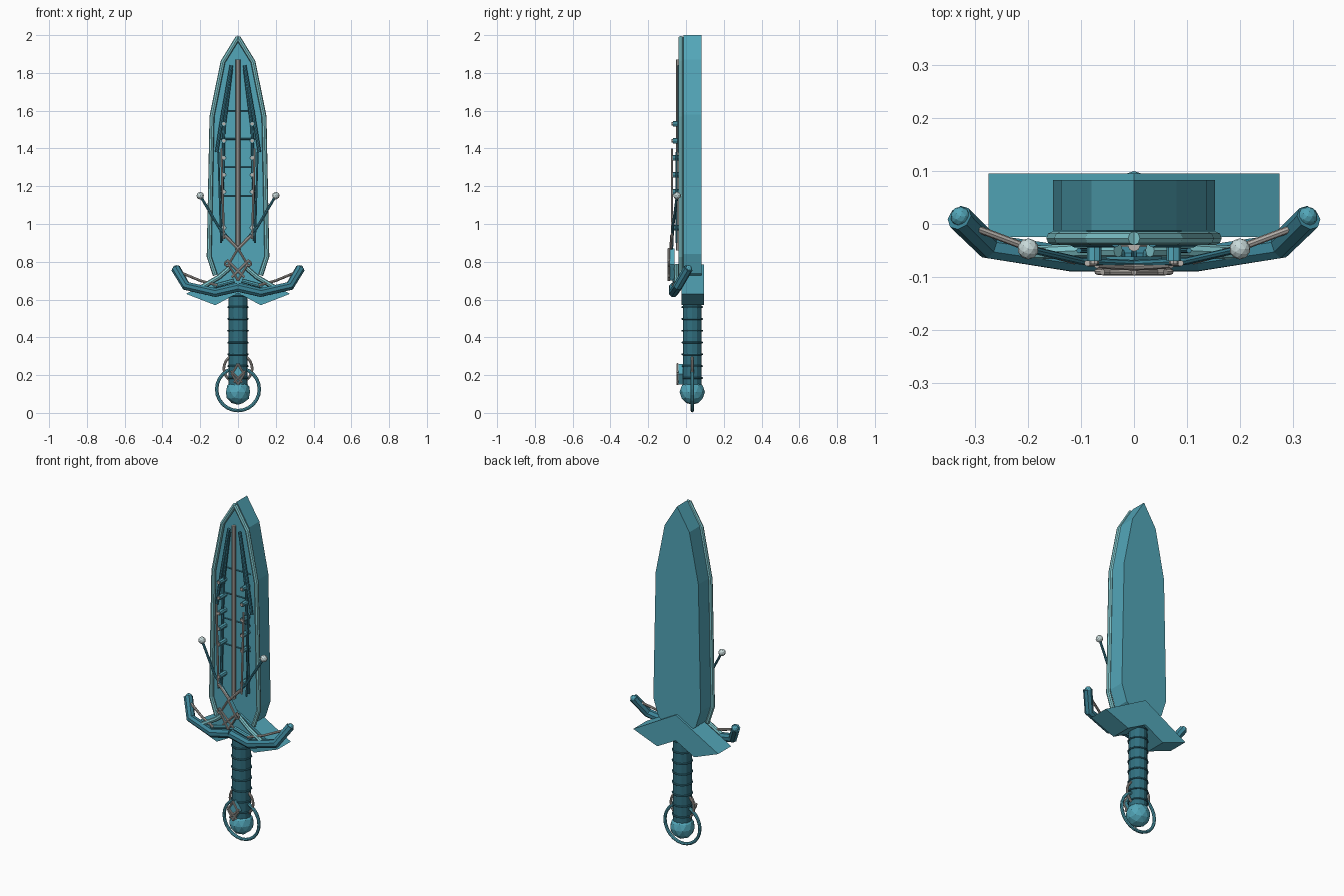
import bpy, bmesh, math
from mathutils import Vector

cube = bpy.data.objects.get("Cube")
if cube:
    bpy.data.objects.remove(cube)


def material(name, color):
    m = bpy.data.materials.new(name)
    m.use_nodes = True
    m.diffuse_color = (*color, 1)
    m.node_tree.nodes["Principled BSDF"].inputs["Base Color"].default_value = (*color, 1)
    return m


TEAL = material("teal", (0.085, 0.38, 0.48))
LIGHT = material("light teal", (0.22, 0.58, 0.62))
MID = material("mid teal", (0.045, 0.23, 0.31))
DARK = material("dark teal", (0.03, 0.16, 0.215))
GREY = material("warm grey", (0.48, 0.45, 0.42))
SILVER = material("pale silver", (0.58, 0.70, 0.70))


def finish(name, bm, mat):
    bmesh.ops.recalc_face_normals(bm, faces=bm.faces)
    if bm.calc_volume(signed=True) < 0:
        bmesh.ops.reverse_faces(bm, faces=bm.faces)
    mesh = bpy.data.meshes.new(name)
    bm.to_mesh(mesh)
    bm.free()
    mesh.materials.append(mat)
    ob = bpy.data.objects.new(name, mesh)
    bpy.context.collection.objects.link(ob)
    return ob


def prism(name, half, y0, y1, mat):
    """Solid with a mirrored (x, z) outline from y0 to y1."""
    pts = half + [(-x, z) for x, z in reversed(half) if x > 0]
    bm = bmesh.new()
    front = [bm.verts.new((x, y0, z)) for x, z in pts]
    back = [bm.verts.new((x, y1, z)) for x, z in pts]
    bm.faces.new(front)
    bm.faces.new(back[::-1])
    for i in range(len(pts)):
        bm.faces.new((front[i], front[i - 1], back[i - 1], back[i]))
    return finish(name, bm, mat)


def tube(name, pts, r, mat, closed=False):
    """Eight-sided tube along a path."""
    cu = bpy.data.curves.new(name, "CURVE")
    cu.dimensions = "3D"
    cu.bevel_depth, cu.bevel_resolution, cu.use_fill_caps = r, 2, True
    sp = cu.splines.new("POLY")
    sp.points.add(len(pts) - 1)
    for p, co in zip(sp.points, pts):
        p.co = (*co, 1)
    sp.use_cyclic_u, sp.use_smooth = closed, False
    temp = bpy.data.objects.new(name, cu)
    bpy.context.collection.objects.link(temp)
    bpy.context.view_layer.update()
    mesh = bpy.data.meshes.new_from_object(temp.evaluated_get(bpy.context.evaluated_depsgraph_get()))
    bpy.data.objects.remove(temp)
    mesh.materials.clear()
    mesh.materials.append(mat)
    mesh.name = name
    ob = bpy.data.objects.new(name, mesh)
    bpy.context.collection.objects.link(ob)
    return ob


def ring(name, c, r, thick, mat, flat=False, n=24):
    """Ring facing the front, or lying flat."""
    pts = []
    for i in range(n):
        u, v = r * math.cos(math.tau * i / n), r * math.sin(math.tau * i / n)
        pts.append(Vector(c) + Vector((u, v, 0) if flat else (u, 0, v)))
    return tube(name, pts, thick, mat, True)


def ball(name, c, r, mat):
    bm = bmesh.new()
    bmesh.ops.create_icosphere(bm, subdivisions=2, radius=r)
    bmesh.ops.translate(bm, vec=c, verts=bm.verts)
    return finish(name, bm, mat)


def both(maker, name, pts, *args):
    """Make a part on each side."""
    for side, s in (("left", 1), ("right", -1)):
        maker(f"{side}_{name}", [(s * x, y, z) for x, y, z in pts], *args)


# Blade with a raised rim
outline = [(0, 2), (0.08, 1.87), (0.138, 1.58), (0.153, 0.84), (0.12, 0.74), (0, 0.65)]
prism("blade", outline, -0.012, 0.083, TEAL)
both(tube, "blade_rim", [(x, -0.027, z - 0.012) for x, z in outline[:-1]], 0.013, LIGHT)

# Blade centre rod, cross bars and side channels
tube("centre_rod", [(0, -0.04, 0.86), (0, -0.04, 1.87)], 0.012, GREY)
for z in (1.6, 1.45, 1.3, 1.15):
    tube("cross_bar", [(-0.09, -0.013, z), (0.09, -0.013, z)], 0.004, DARK)
both(tube, "long_channel", [(0.035, -0.035, 1.84), (0.085, -0.035, 1.56), (0.113, -0.035, 1.38)], 0.009, MID)
both(tube, "inner_channel", [(0.035, -0.03, 1.82), (0.075, -0.03, 1.5), (0.088, -0.03, 0.91)], 0.008, MID)
both(tube, "side_rod", [(0.088, -0.074, 1.4), (0.075, -0.074, 0.92)], 0.006, GREY)
both(tube, "outer_rod", [(0.104, -0.05, 1.38), (0.09, -0.05, 0.9)], 0.005, MID)
for z in (1.53, 1.44, 1.35, 1.26, 1.17, 0.98):
    both(tube, "peg", [(0.075, -0.012, z), (0.075, -0.07, z)], 0.014, TEAL)
    both(tube, "peg_head", [(0.075, -0.07, z), (0.075, -0.076, z)], 0.009, GREY)

# Chevron guard block
prism("guard_block", [(0, 0.785), (0.275, 0.63), (0.12, 0.57), (0, 0.635)], -0.025, 0.095, TEAL)

# Curved front guard with braces and tip knobs
arm = [(0.33, 0.012, 0.765), (0.275, -0.042, 0.672), (0.12, -0.066, 0.637), (0, -0.066, 0.665)]
both(tube, "guard_arm", arm, 0.025, MID)
for s in (1, -1):
    ball("guard_tip", (s * 0.328, 0.014, 0.763), 0.019, TEAL)
both(tube, "guard_brace", [(0.2, -0.055, 0.66), (0.1, -0.05, 0.72), (0.03, -0.05, 0.78)], 0.013, LIGHT)
both(tube, "guard_strut", [(0.02, -0.06, 0.7), (0.13, -0.06, 0.67)], 0.012, TEAL)
both(tube, "guard_wire", [(0.32, 0.0, 0.75), (0.2, -0.045, 0.70), (0.11, -0.07, 0.675)], 0.007, GREY)

# Antennae with ball ends
for s in (1, -1):
    tube("antenna", [(0, -0.075, 0.87), (s * 0.1, -0.07, 0.98), (s * 0.2, -0.047, 1.15)], 0.007, MID)
    tube("antenna_base", [(0, -0.08, 0.87), (s * 0.07, -0.076, 0.94)], 0.008, GREY)
    ball("antenna_tip", (s * 0.2, -0.047, 1.15), 0.02, SILVER)


def emblem(name, z, y, size, mat):
    """Diamond plate with a rim and cross bars."""
    diamond = [(0, z + size), (size * 0.62, z), (0, z - size)]
    prism(name + "_plate", diamond, y, y + 0.03, mat)
    pts = [(0, y, z + size), (size * 0.6, y, z), (0, y, z - size)]
    both(tube, name + "_edge", pts, 0.006, GREY)
    for s in (1, -1):
        tube(name + "_bar", [(s * size * 0.7, y, z + size * 0.3), (-s * size * 0.4, y, z - size * 0.8)],
             0.006, GREY)


emblem("guard_emblem", 0.785, -0.091, 0.085, TEAL)
for s in (1, -1):
    ring("emblem_ring", (s * 0.057, -0.09, 0.79), 0.012, 0.006, GREY, n=10)
emblem("grip_emblem", 0.205, -0.045, 0.055, TEAL)

# Grip with wrapped bands
bm = bmesh.new()
bmesh.ops.create_cone(bm, cap_ends=True, segments=12, radius1=0.05, radius2=0.05, depth=0.5)
bmesh.ops.translate(bm, vec=(0, 0.033, 0.39), verts=bm.verts)
finish("grip", bm, DARK)
for i in range(8):
    ring("grip_band", (0, 0.033, 0.185 + i * 0.0625), 0.052, 0.005, DARK, True, 12)

# Pommel and hanging rings
ball("pommel", (0, 0.033, 0.11), 0.067, TEAL)
ring("large_ring", (0, 0.033, 0.125), 0.113, 0.009, TEAL)
ring("small_ring", (0, 0.033, 0.235), 0.075, 0.007, GREY)
